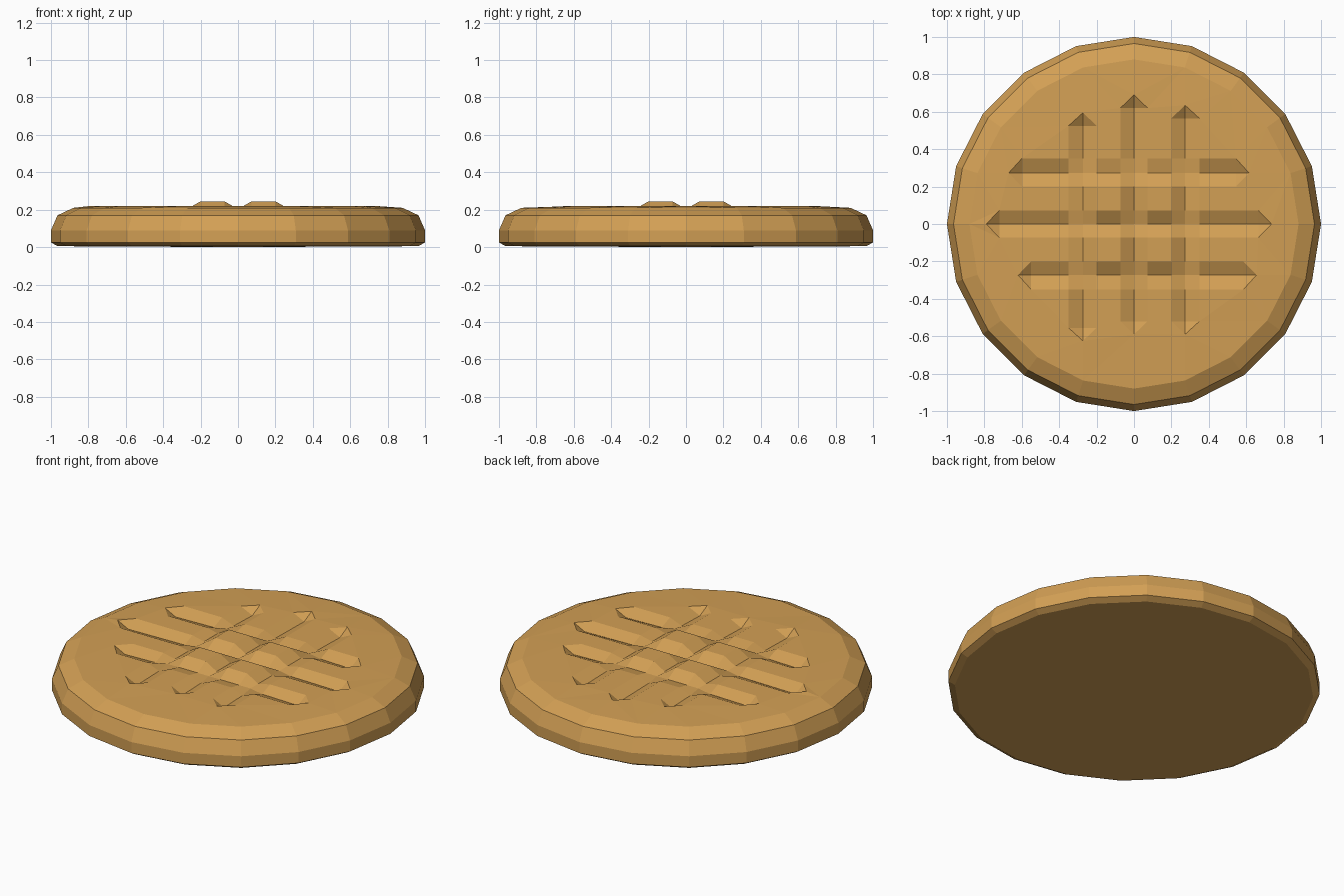
import bpy, bmesh, math
from mathutils import Vector

if "Cube" in bpy.data.objects:
    bpy.data.objects.remove(bpy.data.objects["Cube"])

bm = bmesh.new()
SIDES = 20

# Rim rings (radius, height), from the base to the edge of the top
profile = [(0.965, 0.005), (1.0, 0.025), (1.0, 0.09), (0.965, 0.17), (0.88, 0.21)]
rings = []
for r, z in profile:
    rings.append([bm.verts.new((r * math.cos(i * math.tau / SIDES),
                                r * math.sin(i * math.tau / SIDES), z)) for i in range(SIDES)])
for lo, hi in zip(rings, rings[1:]):
    for i in range(SIDES):
        j = (i + 1) % SIDES
        bm.faces.new((lo[i], lo[j], hi[j], hi[i]))

# Underside fan
base = bm.verts.new((0, 0, 0))
for i in range(SIDES):
    bm.faces.new((base, rings[0][(i + 1) % SIDES], rings[0][i]))

# Crossed fork grooves: every third-step line is a valley, the rest are groove edges
lines = [-0.35, -0.273, -0.2, -0.073, 0, 0.073, 0.2, 0.273, 0.35]
valleys = (1, 4, 7)
EDGE, CENTRE, VALLEY, END = 0.22, 0.245, 0.203, 0.185


def core_height(i, j):
    if i in valleys or j in valleys:
        border = i in (0, 8) or j in (0, 8)
        return END + 0.005 if border else VALLEY
    return CENTRE if 0 < i < 8 and 0 < j < 8 else EDGE


core = [[bm.verts.new((x, y, core_height(i, j))) for j, y in enumerate(lines)]
        for i, x in enumerate(lines)]
pattern = []
for i in range(8):
    for j in range(8):
        pattern.append(bm.faces.new((core[i][j], core[i + 1][j],
                                     core[i + 1][j + 1], core[i][j + 1])))


# Groove arms running out of the core, each ending in a point
def arm(start, axis, tip):
    shoulder = tip - math.copysign(0.07, tip)
    end = []
    for k, v in enumerate(start):
        p = v.co.copy()
        p[axis] = shoulder
        p.z = END if k == 1 else EDGE
        end.append(bm.verts.new(p))
    p = start[1].co.copy()
    p[axis] = tip
    p.z = EDGE
    point = bm.verts.new(p)
    for k in (0, 1):
        pattern.append(bm.faces.new((start[k], start[k + 1], end[k + 1], end[k])))
        pattern.append(bm.faces.new((end[k], end[k + 1], point)))


row_tips = [(-0.62, 0.655), (-0.79, 0.735), (-0.67, 0.615)]
col_tips = [(-0.625, 0.595), (-0.59, 0.69), (-0.59, 0.635)]
for c, row, col in zip(valleys, row_tips, col_tips):
    span = (c - 1, c, c + 1)
    arm([core[0][k] for k in span], 0, row[0])
    arm([core[8][k] for k in span], 0, row[1])
    arm([core[k][0] for k in span], 1, col[0])
    arm([core[k][8] for k in span], 1, col[1])

# Plain top surface between the groove pattern and the rim
open_edges = [e for e in bm.edges if len(e.link_faces) == 1]
bmesh.ops.triangle_fill(bm, edges=open_edges, use_beauty=True, normal=Vector((0, 0, 1)))
bmesh.ops.recalc_face_normals(bm, faces=bm.faces)

mesh = bpy.data.meshes.new("cookie")
bm.to_mesh(mesh)
bm.free()
cookie = bpy.data.objects.new("cookie", mesh)
bpy.context.collection.objects.link(cookie)
mat = bpy.data.materials.new("baked_dough")
mat.diffuse_color = (0.65, 0.35, 0.09, 1)
mat.use_nodes = True
mat.node_tree.nodes["Principled BSDF"].inputs["Base Color"].default_value = mat.diffuse_color
mesh.materials.append(mat)
